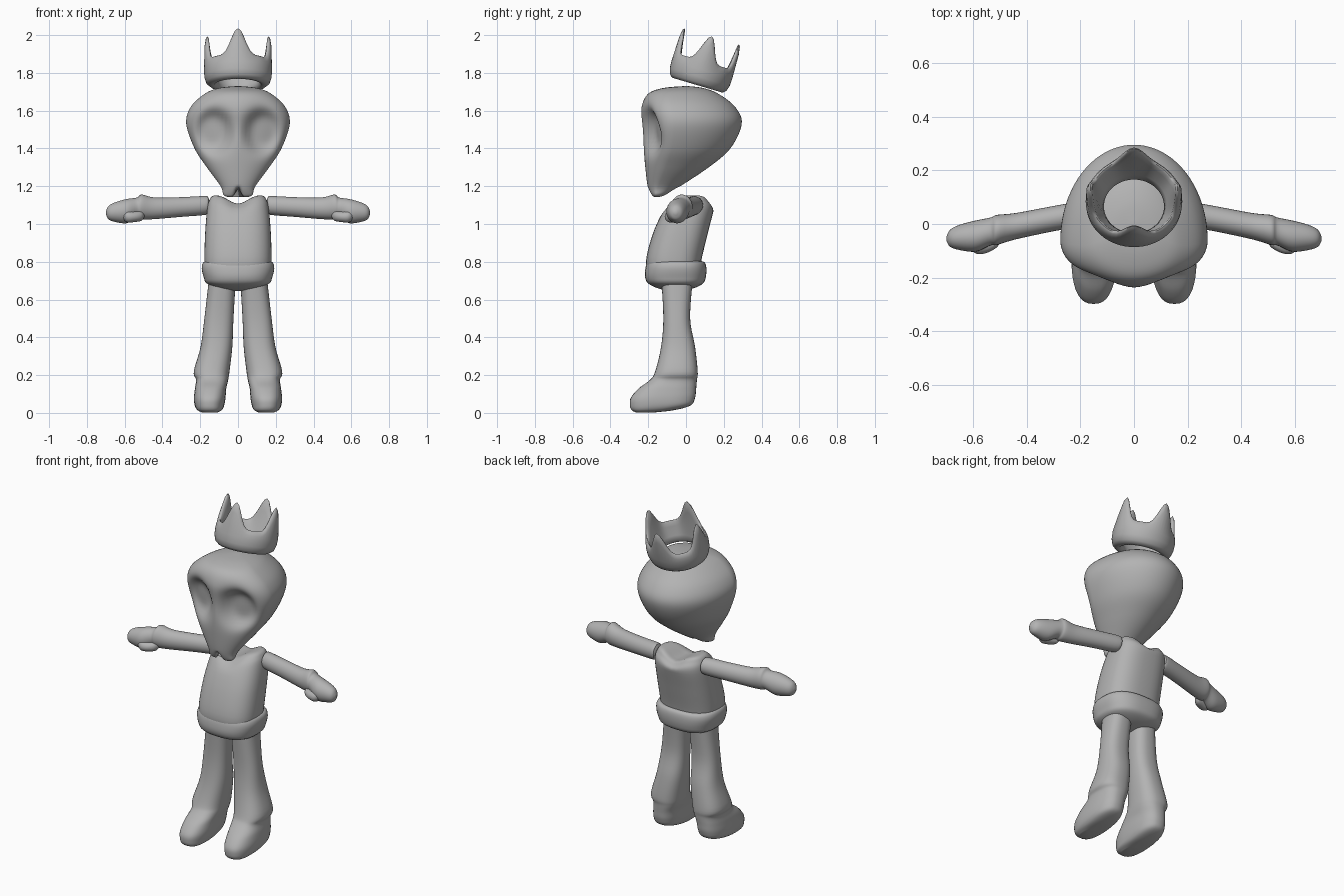
import bpy, bmesh, math
from mathutils import Vector, Matrix

grey = bpy.data.materials.new("plain grey")
grey.diffuse_color = (0.45, 0.45, 0.45, 1)


def spow(v, e):
    return math.copysign(abs(v) ** e, v)


def spline(keys, steps):
    """Catmull-Rom rows through the key tuples."""
    out = []
    for i in range(len(keys) - 1):
        p = [keys[max(0, min(len(keys) - 1, j))] for j in (i - 1, i, i + 1, i + 2)]
        for k in range(steps):
            t = k / steps
            out.append(tuple(
                0.5 * (2 * b + (c - a) * t + (2 * a - 5 * b + 4 * c - d) * t * t
                       + (3 * b - a - 3 * c + d) * t ** 3) for a, b, c, d in zip(*p)))
    return out + [keys[-1]]


def skin(name, rows, wrap=False, angle=60):
    """Join closed rings of points into a surface, capped or wrapped."""
    bm = bmesh.new()
    rings = [[bm.verts.new(p) for p in r] for r in rows]
    n = len(rings[0])
    for i in range(len(rings) if wrap else len(rings) - 1):
        a, b = rings[i], rings[(i + 1) % len(rings)]
        for j in range(n):
            k = (j + 1) % n
            bm.faces.new((a[j], a[k], b[k], b[j]))
    if not wrap:
        bm.faces.new(rings[0])
        bm.faces.new(rings[-1])
    bmesh.ops.recalc_face_normals(bm, faces=bm.faces)
    me = bpy.data.meshes.new(name)
    bm.to_mesh(me)
    bm.free()
    me.materials.append(grey)
    ob = bpy.data.objects.new(name, me)
    bpy.context.collection.objects.link(ob)
    bpy.ops.object.select_all(action='DESELECT')
    ob.select_set(True)
    bpy.context.view_layer.objects.active = ob
    bpy.ops.object.shade_smooth_by_angle(angle=math.radians(angle))
    return ob


def slices(keys, steps, cols, e=2.0, s=1):
    """Horizontal rings from keys (z, x0, x1, front y, back y)."""
    rows = []
    for z, x0, x1, yf, yb in spline(keys, steps):
        ring = []
        for j in range(cols):
            t = 2 * math.pi * j / cols
            ring.append(Vector((s * ((x0 + x1) / 2 + (x1 - x0) / 2 * spow(math.sin(t), 2 / e)),
                                (yf + yb) / 2 - (yb - yf) / 2 * spow(math.cos(t), 2 / e), z)))
        rows.append(ring)
    return rows


# Skull: (z, half width, front y, back y), widest towards the front
skull_keys = [(1.142, 0.05, -0.17, -0.135), (1.155, 0.077, -0.185, -0.10), (1.20, 0.092, -0.203, -0.03),
              (1.30, 0.165, -0.216, 0.12), (1.40, 0.23, -0.226, 0.235), (1.53, 0.274, -0.236, 0.295),
              (1.62, 0.25, -0.236, 0.26), (1.69, 0.175, -0.20, 0.17), (1.72, 0.10, -0.12, 0.09),
              (1.73, 0.01, -0.01, 0.01)]
rows = []
for z, w, yf, yb in spline(skull_keys, 6):
    yc = yf + 0.33 * (yb - yf)
    ring = []
    for j in range(80):
        t = 2 * math.pi * j / 80
        c = math.cos(t)
        p = Vector((w * math.sin(t), yc - c * (yc - yf if c > 0 else yb - yc), z))
        # eye sockets
        if c > 0:
            d = ((abs(p.x) - 0.13) / 0.088) ** 2 + ((z - 1.49) / 0.11) ** 2
            p.y += 0.07 * c ** 0.5 / (1 + d ** 3)
        # notch between the two front teeth
        if z < 1.2:
            p.z += (1.2 - z) * 0.9 * math.exp(-(p.x / 0.018) ** 2)
        ring.append(p)
    rows.append(ring)
skin("skull", rows, angle=80)

# Crown: tilted open ring, wall profile as (radius, height) around four spikes
COLS = 64
rows = [[] for _ in range(12)]
tilt = Matrix.Translation((0, 0.06, 1.735)) @ Matrix.Rotation(math.radians(-16.5), 4, 'X')
for j in range(COLS):
    t = 2 * math.pi * j / COLS
    H = 0.13 + 0.14 * (0.5 + 0.5 * math.cos(4 * t)) ** 2.5
    prof = [(0.125, 0), (0.15, 0), (0.168, 0.015), (0.178, 0.045), (0.18, 0.085), (0.177, H * 0.8),
            (0.17, H * 0.96), (0.162, H), (0.155, H * 0.96), (0.148, H * 0.75), (0.122, 0.05), (0.112, 0.02)]
    for row, (r, h) in zip(rows, prof):
        row.append(tilt @ Vector((r * math.sin(t), -0.93 * r * math.cos(t), h)))
skin("crown", rows, wrap=True)

# Torso, leaning back, with a neck hollow in its top
torso_keys = [(0.70, -0.165, 0.165, -0.19, 0.07), (0.80, -0.177, 0.177, -0.212, 0.08),
              (0.95, -0.174, 0.174, -0.175, 0.115), (1.08, -0.163, 0.163, -0.115, 0.145),
              (1.13, -0.150, 0.150, -0.075, 0.125), (1.153, -0.125, 0.125, -0.04, 0.105),
              (1.155, -0.06, 0.06, 0.0, 0.07), (1.155, -0.01, 0.01, 0.03, 0.04)]
rows = slices(torso_keys, 5, 48, 2.6)
for ring in rows:
    for p in ring:
        if p.z > 1.05:
            p.z -= 0.45 * (p.z - 1.05) * math.exp(-(p.x / 0.07) ** 2)
skin("torso", rows)

# Rounded hip band with the pelvis below it
hip_keys = [(0.645, -0.03, 0.03, -0.09, -0.03), (0.66, -0.10, 0.10, -0.15, 0.04),
            (0.685, -0.165, 0.165, -0.20, 0.09), (0.72, -0.182, 0.182, -0.217, 0.105),
            (0.765, -0.192, 0.192, -0.215, 0.108), (0.795, -0.185, 0.185, -0.205, 0.10),
            (0.802, -0.165, 0.165, -0.19, 0.08), (0.78, -0.15, 0.15, -0.17, 0.06)]
skin("hip_band", slices(hip_keys, 4, 48, 2.6))

leg_keys = [(0.002, 0.11, 0.19, -0.265, -0.17), (0.015, 0.085, 0.215, -0.288, -0.06),
            (0.04, 0.073, 0.229, -0.297, 0.025), (0.08, 0.066, 0.233, -0.292, 0.048),
            (0.13, 0.062, 0.228, -0.25, 0.054), (0.175, 0.052, 0.222, -0.19, 0.058),
            (0.22, 0.045, 0.234, -0.163, 0.062), (0.35, 0.030, 0.198, -0.132, 0.048),
            (0.50, 0.024, 0.178, -0.12, 0.022), (0.70, 0.012, 0.155, -0.13, 0.035)]
# Arm rings: (x, centre y, centre z, radius y, radius z)
arm_keys = [(0.150, 0.045, 1.10, 0.015, 0.015), (0.157, 0.045, 1.10, 0.038, 0.04),
            (0.175, 0.042, 1.098, 0.047, 0.05), (0.30, 0.020, 1.09, 0.047, 0.052),
            (0.44, -0.008, 1.083, 0.049, 0.057), (0.51, -0.022, 1.09, 0.056, 0.066),
            (0.535, -0.028, 1.085, 0.052, 0.055), (0.59, -0.045, 1.068, 0.058, 0.064),
            (0.65, -0.05, 1.063, 0.047, 0.052), (0.685, -0.053, 1.06, 0.032, 0.036),
            (0.699, -0.055, 1.06, 0.008, 0.008)]
thumb_keys = [(0.495, -0.052, 1.045, 0.006, 0.006), (0.51, -0.062, 1.042, 0.024, 0.024),
              (0.55, -0.076, 1.038, 0.032, 0.028), (0.59, -0.08, 1.04, 0.03, 0.03),
              (0.625, -0.068, 1.05, 0.008, 0.008)]


def limb(name, keys, s):
    rows = [[Vector((s * x, y + ry * math.cos(a), z + rz * math.sin(a)))
             for a in (2 * math.pi * j / 28 for j in range(28))]
            for x, y, z, ry, rz in spline(keys, 4)]
    skin(name, rows)


# Paired legs with boots, arms with hands, and thumbs
for side, s in (("left", 1), ("right", -1)):
    skin(side + "_leg", slices(leg_keys, 5, 36, 2.5, s))
    limb(side + "_arm", arm_keys, s)
    limb(side + "_thumb", thumb_keys, s)
